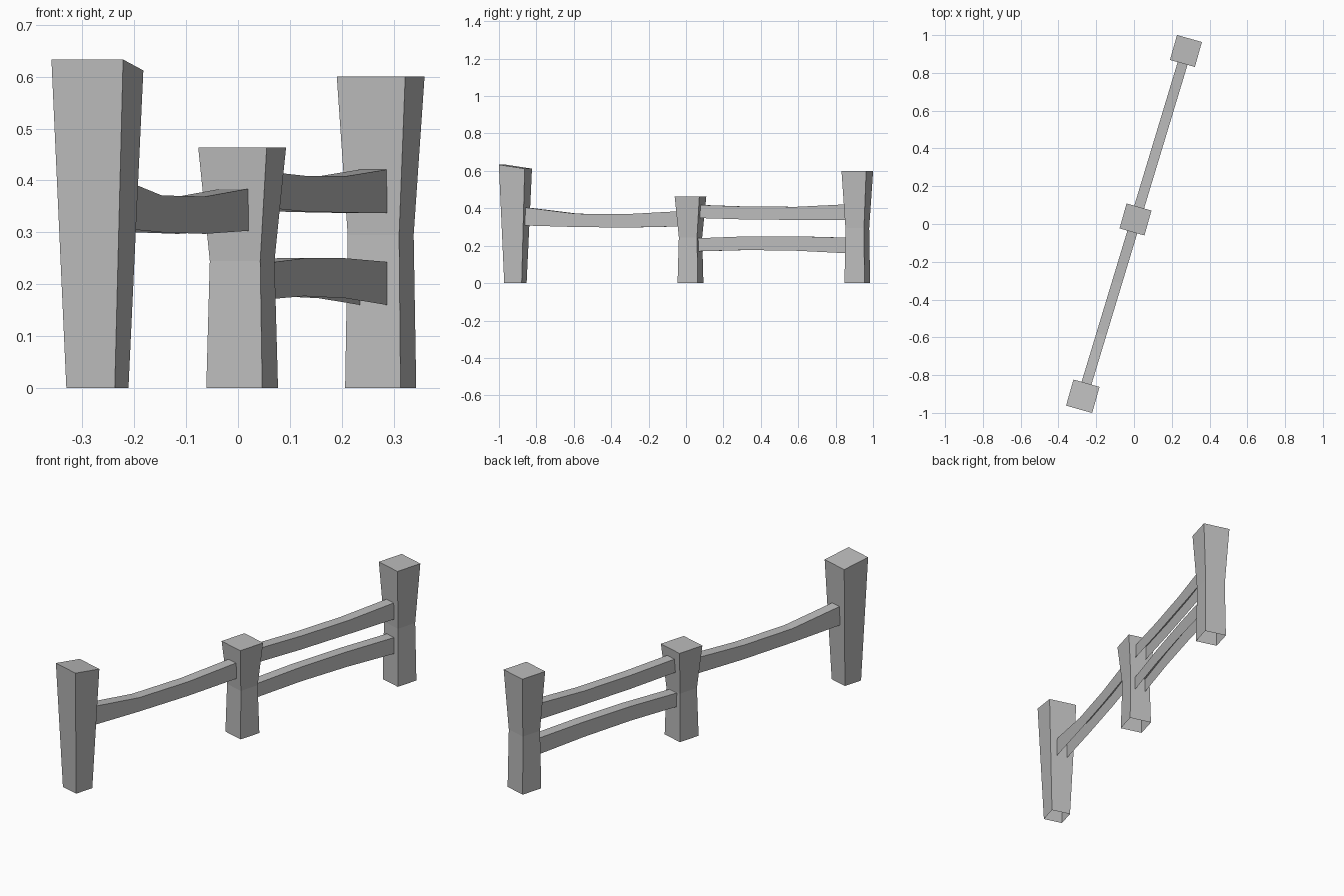
import bpy
import bmesh
from math import radians
from mathutils import Matrix, Vector

cube = bpy.data.objects.get("Cube")
if cube:
    bpy.data.objects.remove(cube)

# Single plain grey for the whole fence
grey = bpy.data.materials.new("stone_grey")
grey.use_nodes = True
colour = (0.5, 0.5, 0.5, 1)
grey.diffuse_color = colour
grey.node_tree.nodes["Principled BSDF"].inputs["Base Color"].default_value = colour

TURN = Matrix.Rotation(radians(-15.8), 3, "Z")


def finish(name, bm):
    mesh = bpy.data.meshes.new(name)
    bm.to_mesh(mesh)
    bm.free()
    mesh.materials.append(grey)
    obj = bpy.data.objects.new(name, mesh)
    bpy.context.collection.objects.link(obj)


def post(name, centre, levels, slope=0):
    """Square post, open underneath; levels are (height, width) pairs."""
    bm = bmesh.new()
    rings = []
    for i, (z, width) in enumerate(levels):
        drop = slope if i == len(levels) - 1 else 0
        ring = []
        for sx, sy in ((-1, -1), (1, -1), (1, 1), (-1, 1)):
            p = TURN @ Vector((sx * width / 2, sy * width / 2, 0))
            p += Vector((*centre, z - drop * (sy + 1) / 2))
            ring.append(bm.verts.new(p))
        rings.append(ring)
    for low, high in zip(rings, rings[1:]):
        for i in range(4):
            j = (i + 1) % 4
            bm.faces.new((low[i], low[j], high[j], high[i]))
    bm.faces.new(rings[-1])
    finish(name, bm)


def rail(name, start, end, heights, width=0.054):
    """Sagging rail with two sides and a top; heights are (bottom, top) pairs."""
    bm = bmesh.new()
    start, end = Vector((*start, 0)), Vector((*end, 0))
    side = TURN @ Vector((width / 2, 0, 0))
    sections = []
    for i, (bottom, top) in enumerate(heights):
        mid = start.lerp(end, i / (len(heights) - 1))
        sections.append([bm.verts.new(mid + side * s + Vector((0, 0, z)))
                         for s, z in ((1, bottom), (1, top), (-1, top), (-1, bottom))])
    for a, b in zip(sections, sections[1:]):
        for i in range(3):
            bm.faces.new((a[i], b[i], b[i + 1], a[i + 1]))
    finish(name, bm)


# Posts
post("front_post", (-0.271, -0.912), [(0, 0.097), (0.633, 0.1435)], 0.021)
post("middle_post", (0.008, 0.024), [(0, 0.112), (0.245, 0.101), (0.463, 0.137)])
post("back_post", (0.275, 0.916), [(0, 0.111), (0.295, 0.103), (0.6, 0.137)])

# Rails
rail("front_rail", (-0.256, -0.858), (-0.006, -0.033),
     [(0.308, 0.405), (0.3, 0.371), (0.297, 0.369), (0.303, 0.384)])
rail("upper_back_rail", (0.022, 0.072), (0.261, 0.862),
     [(0.348, 0.418), (0.34, 0.409), (0.338, 0.408), (0.337, 0.421)])
rail("lower_back_rail", (0.022, 0.072), (0.261, 0.862),
     [(0.17, 0.24), (0.177, 0.25), (0.173, 0.25), (0.16, 0.243)])
